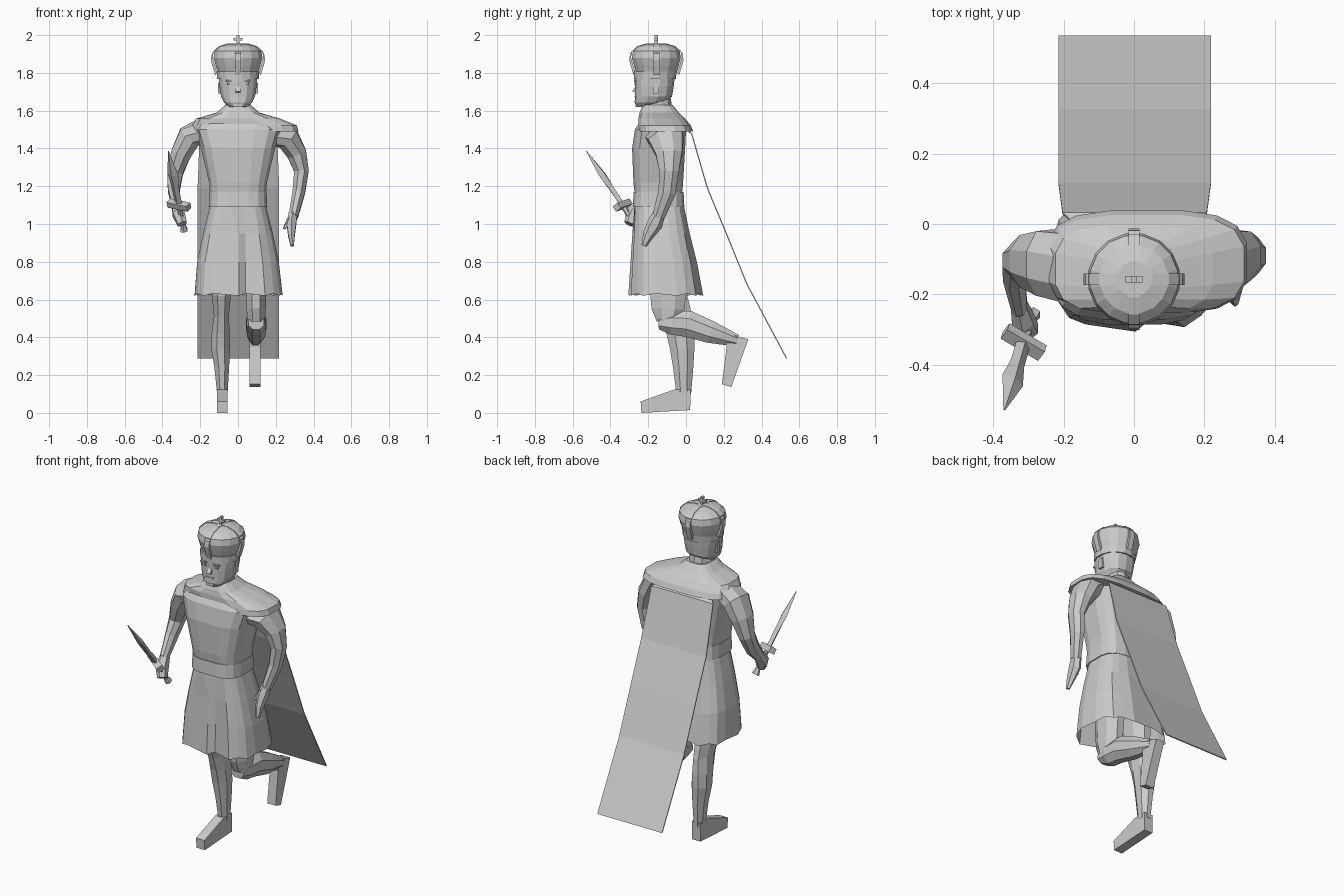
import bpy, bmesh
from math import sin, cos, pi, copysign
from mathutils import Vector, Matrix

if "Cube" in bpy.data.objects:
    bpy.data.objects.remove(bpy.data.objects["Cube"], do_unlink=True)

stone = bpy.data.materials.new("pale grey")
stone.use_nodes = True
GREY = (0.6, 0.6, 0.6, 1)
stone.diffuse_color = GREY
stone.node_tree.nodes["Principled BSDF"].inputs["Base Color"].default_value = GREY


def finish(name, bm, solid=True):
    if solid:
        bmesh.ops.recalc_face_normals(bm, faces=bm.faces)
    me = bpy.data.meshes.new(name)
    bm.to_mesh(me)
    bm.free()
    me.materials.append(stone)
    ob = bpy.data.objects.new(name, me)
    bpy.context.collection.objects.link(ob)
    return ob


def skin(bm, loops):
    """Join successive vertex loops with quads."""
    for a, b in zip(loops, loops[1:]):
        for k in range(len(a)):
            n = (k + 1) % len(a)
            bm.faces.new((a[k], a[n], b[n], b[k]))


def loft(name, rings, sides=8, level=False, power=1.0, caps=True, shape=None):
    """Skin rings (x, y, z, half width, half depth); level keeps rings horizontal."""
    bm = bmesh.new()
    pts = [Vector(r[:3]) for r in rings]
    loops = []
    for i, r in enumerate(rings):
        t = (pts[min(i + 1, len(pts) - 1)] - pts[max(i - 1, 0)]).normalized()
        if level:
            t = Vector((0, 0, 1))
        u = (Vector((1, 0, 0)) - t * t.x).normalized()
        v = t.cross(u)
        loop = []
        for k in range(sides):
            a = 2 * pi * (k + 0.5) / sides
            c, s = (copysign(abs(f) ** power, f) for f in (cos(a), sin(a)))
            p = pts[i] + u * c * r[3] + v * s * r[4]
            if shape:
                p = shape(p, k, i)
            loop.append(bm.verts.new(p))
        loops.append(loop)
    skin(bm, loops)
    if caps:
        bm.faces.new(loops[0][::-1])
        bm.faces.new(loops[-1])
    return finish(name, bm)


def box(name, centre, size, turn=Matrix()):
    bm = bmesh.new()
    m = Matrix.Translation(centre) @ turn.to_4x4() @ Matrix.Diagonal((*size, 1))
    bmesh.ops.create_cube(bm, size=1, matrix=m)
    return finish(name, bm)


def extrude_profile(name, outline, x0, x1):
    """Prism from a (y, z) outline spanning x0 to x1."""
    bm = bmesh.new()
    f = bm.faces.new([bm.verts.new((x0, y, z)) for y, z in outline])
    new = bmesh.ops.extrude_face_region(bm, geom=[f])["geom"]
    bmesh.ops.translate(bm, vec=(x1 - x0, 0, 0),
                        verts=[g for g in new if isinstance(g, bmesh.types.BMVert)])
    return finish(name, bm)


# Torso, belt and skirt
loft("torso", [(0, -.145, 1.10, .145, .12), (0, -.147, 1.22, .155, .133),
               (0, -.145, 1.40, .198, .142), (0, -.135, 1.50, .23, .137),
               (0, -.13, 1.55, .20, .11)], 16, True, .58)
loft("belt", [(0, -.145, 1.09, .157, .138), (0, -.145, 1.17, .153, .134)], 16, True, .62)


def pleat(p, k, i):
    # wavy hem, with a shallow fold at the front
    if k % 2 and i:
        p.z += .012 * (i == 3)
        p.y += (-.14 - p.y) * .05
    if k in (14, 15) and i:
        p.x = .004 if k == 14 else .04
        p.y += .007 * i * (k == 15)
    return p


loft("skirt", [(0, -.142, 1.10, .148, .131), (0, -.132, .95, .186, .153),
               (0, -.118, .80, .218, .177), (.003, -.107, .62, .234, .20)],
     20, True, .65, False, pleat)

# Shoulder mantle, flaring further over the left shoulder
loft("shoulder_mantle", [(0, -.15, 1.63, .068, .08), (0, -.142, 1.59, .115, .105),
                         (0, -.128, 1.558, .225, .125), (.035, -.113, 1.522, .28, .14),
                         (.037, -.108, 1.49, .287, .148)], 16, True, .62)

# Cape
path = [(-.02, 1.51, .15), (.028, 1.475, .205), (.11, 1.19, .216), (.21, .95, .216),
        (.32, .68, .216), (.53, .287, .216)]
bm = bmesh.new()
rows = [[bm.verts.new((w * f + .002, y, z)) for f in (-1, -.33, .33, 1)] for y, z, w in path]
for a, b in zip(rows, rows[1:]):
    for k in range(3):
        bm.faces.new((a[k], b[k], b[k + 1], a[k + 1]))
cape = finish("cape", bm, False)
thick = cape.modifiers.new("thickness", "SOLIDIFY")
thick.thickness = .006

# Neck and head
loft("neck", [(0, -.15, 1.56, .075, .085), (0, -.158, 1.68, .068, .075)], 10, True)
loft("head", [(0, -.22, 1.62, .045, .042), (0, -.19, 1.642, .075, .082),
              (0, -.172, 1.675, .092, .098), (0, -.168, 1.73, .10, .103),
              (0, -.166, 1.78, .103, .107)], 14, True, .85)
extrude_profile("nose", [(-.255, 1.75), (-.285, 1.702), (-.255, 1.692)], -.013, .013)
box("mouth", (0, -.268, 1.672), (.05, .008, .006))
box("beard", (0, -.256, 1.635), (.05, .022, .03))
for side, sx in (("right", -1), ("left", 1)):
    box(side + "_eye", (sx * .04, -.268, 1.742), (.03, .008, .010))
    box(side + "_brow", (sx * .042, -.268, 1.758), (.042, .012, .008))
    box(side + "_ear", (sx * .098, -.16, 1.72), (.014, .03, .06))

# Crown: band, puffed cap, arches and cross
loft("crown_band", [(0, -.165, 1.768, .112, .113), (0, -.162, 1.808, .114, .116)], 16, True)
dome = [(1.80, .108), (1.84, .121), (1.88, .132), (1.915, .126), (1.94, .098), (1.954, .05)]
loft("crown_cap", [(0, -.157, z, r, r) for z, r in dome], 16, True)
arch = [(-r, z) for z, r in dome] + [(r, z) for z, r in dome[::-1]]
for name, along_x in (("crown_arch_side", True), ("crown_arch_front", False)):
    bm = bmesh.new()
    strips = []
    for r, z in arch:
        # each rib is a raised strip following the cap
        row = []
        for d, w in ((.002, -.016), (.002, .016), (-.012, .016), (-.012, -.016)):
            q = r + copysign(d, r)
            row.append(bm.verts.new((q, w - .157, z + d) if along_x else (w, q - .157, z + d)))
        strips.append(row)
    skin(bm, strips)
    bm.faces.new(strips[0])
    bm.faces.new(strips[-1])
    finish(name, bm)
box("cross_upright", (0, -.157, 1.974), (.014, .018, .052))
box("cross_bar", (0, -.157, 1.977), (.05, .018, .013))

# Left arm hanging, with a flat open hand
loft("left_arm", [(.19, -.12, 1.485, .06, .105), (.265, -.105, 1.455, .066, .10),
                  (.312, -.09, 1.37, .056, .075), (.336, -.09, 1.28, .042, .056),
                  (.322, -.10, 1.17, .036, .05), (.293, -.145, 1.04, .027, .036)], 8)
loft("left_hand", [(.292, -.14, 1.06, .026, .032), (.283, -.165, 1.00, .029, .042),
                   (.283, -.20, .94, .02, .03), (.287, -.222, .885, .01, .014)], 6)
loft("left_thumb", [(.275, -.17, 1.03, .014, .014), (.245, -.19, .975, .008, .008)], 5)

# Right arm bent forward to the dagger
loft("right_arm", [(-.19, -.12, 1.495, .06, .11), (-.258, -.11, 1.46, .068, .10),
                   (-.303, -.105, 1.37, .058, .08), (-.333, -.105, 1.27, .045, .052),
                   (-.34, -.15, 1.18, .034, .048), (-.325, -.24, 1.09, .024, .034)], 8)
loft("right_hand", [(-.33, -.22, 1.10, .024, .034), (-.315, -.275, 1.055, .036, .044),
                    (-.295, -.30, 1.00, .028, .03)], 6)

# Dagger along its own axis: pommel, grip, guard, blade
pommel, guard, tip = (Vector(p) for p in ((-.285, -.255, .965), (-.313, -.335, 1.10),
                                          (-.37, -.533, 1.395)))
loft("dagger_grip", [(*pommel, .022, .022), (*pommel.lerp(guard, .2), .014, .014),
                     (*guard, .014, .014)], 6)
axis = (tip - guard).normalized()
cross = Vector((.11, -.06, -.03))
cross = (cross - axis * cross.dot(axis)).normalized()
flat = axis.cross(cross)
box("dagger_guard", guard, (.125, .038, .034), Matrix((cross, flat, axis)).transposed())
bm = bmesh.new()
loops = []
for f, w, t in ((0, .022, .014), (.3, .022, .015), (.55, .034, .016), (.97, .003, .002)):
    c = guard.lerp(tip, f)
    loops.append([bm.verts.new(c + d) for d in (cross * w, flat * t, -cross * w, -flat * t)])
skin(bm, loops)
bm.faces.new(loops[0])
bm.faces.new(loops[-1])
finish("dagger_blade", bm)

# Standing right leg and foot
loft("right_leg", [(-.09, -.09, .80, .07, .11), (-.088, -.085, .62, .054, .10),
                   (-.088, -.05, .51, .043, .09), (-.091, -.03, .42, .052, .08),
                   (-.092, -.02, .34, .054, .07), (-.086, -.015, .24, .042, .058),
                   (-.083, -.012, .10, .03, .042)], 8, True)
extrude_profile("right_foot", [(.022, .015), (-.236, 0), (-.24, .06), (-.06, .125),
                               (.025, .125)], -.112, -.056)

# Raised left leg: thigh, shin swept back, foot pointing down
loft("left_thigh", [(.09, -.08, .82, .07, .11), (.095, -.095, .66, .058, .105),
                    (.096, -.095, .55, .055, .095), (.096, -.10, .48, .05, .06)], 8)
loft("left_shin", [(.096, -.145, .475, .045, .035), (.096, -.08, .477, .056, .068),
                   (.096, .01, .472, .058, .076), (.096, .13, .428, .052, .064),
                   (.092, .27, .382, .03, .034)], 8)
extrude_profile("left_foot", [(.33, .39), (.20, .425), (.215, .35), (.19, .152), (.24, .137)],
                .062, .118)
